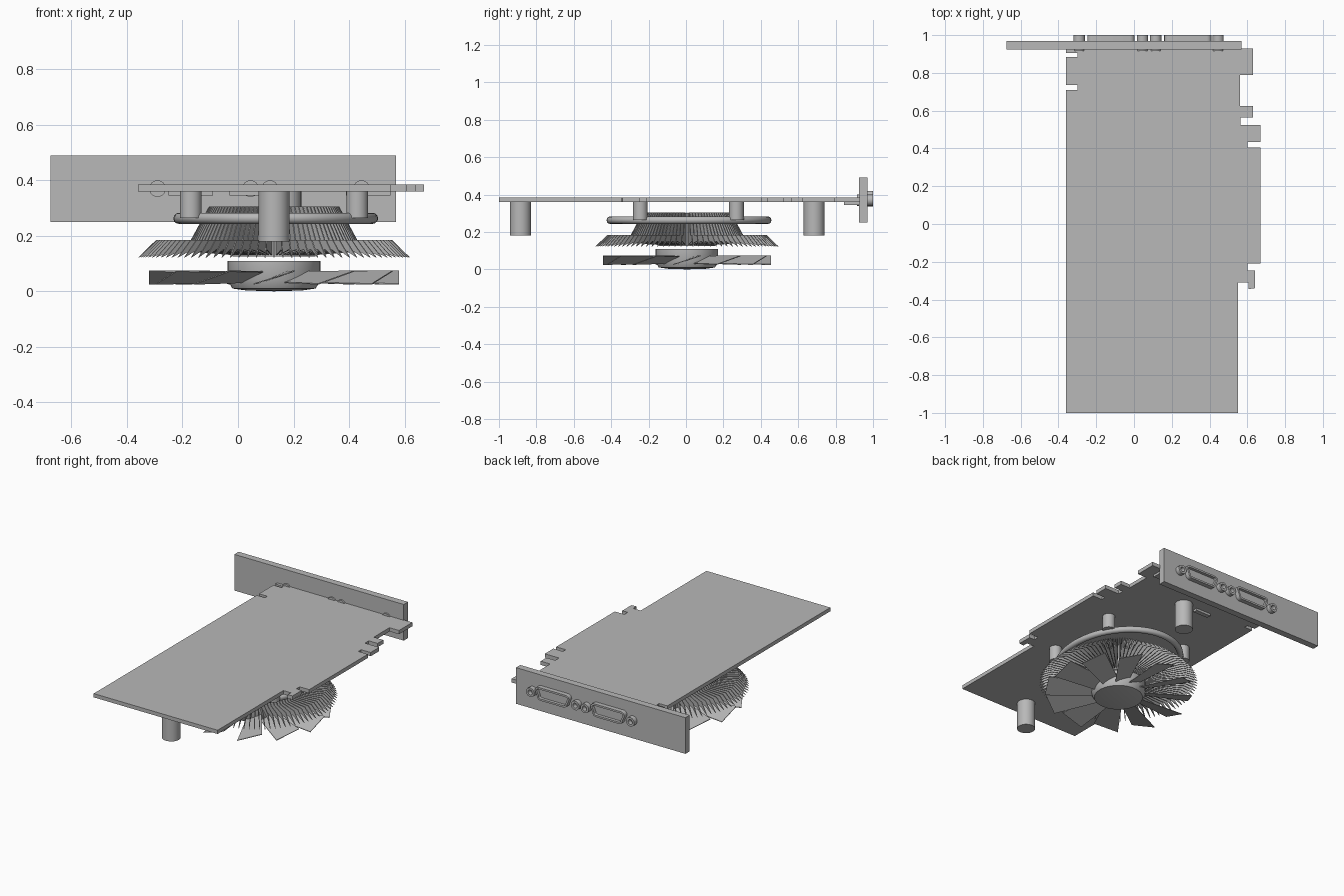
import bpy, bmesh, math
from mathutils import Matrix, Vector

cube = bpy.data.objects.get("Cube")
if cube:
    bpy.data.objects.remove(cube, do_unlink=True)

grey = bpy.data.materials.new("plain grey")
grey.use_nodes = True
GREY = (0.48, 0.48, 0.48, 1)
grey.diffuse_color = GREY
grey.node_tree.nodes["Principled BSDF"].inputs["Base Color"].default_value = GREY

FAN = Vector((0.13, 0.005, 0))


def finish(name, bm, smooth=False):
    bmesh.ops.recalc_face_normals(bm, faces=bm.faces[:])
    mesh = bpy.data.meshes.new(name)
    bm.to_mesh(mesh)
    bm.free()
    mesh.materials.append(grey)
    obj = bpy.data.objects.new(name, mesh)
    bpy.context.collection.objects.link(obj)
    if smooth:
        bpy.ops.object.select_all(action='DESELECT')
        bpy.context.view_layer.objects.active = obj
        obj.select_set(True)
        bpy.ops.object.shade_smooth_by_angle(angle=math.radians(35))
    return obj


def prism(bm, points, direction):
    """Extrude a flat outline into a solid; return its far face."""
    face = bm.faces.new([bm.verts.new(p) for p in points])
    out = bmesh.ops.extrude_face_region(bm, geom=[face], use_keep_orig=True)["geom"]
    bmesh.ops.translate(bm, verts=[v for v in out if isinstance(v, bmesh.types.BMVert)],
                        vec=direction)
    return next(f for f in out if isinstance(f, bmesh.types.BMFace))


def box(name, x, y, z):
    bm = bmesh.new()
    prism(bm, [(x[0], y[0], z[0]), (x[1], y[0], z[0]), (x[1], y[1], z[0]), (x[0], y[1], z[0])],
          (0, 0, z[1] - z[0]))
    return finish(name, bm)


def post(name, x, y, radius, z0, z1):
    bm = bmesh.new()
    bmesh.ops.create_cone(bm, cap_ends=True, segments=32, radius1=radius, radius2=radius,
                          depth=z1 - z0, matrix=Matrix.Translation((x, y, (z0 + z1) / 2)))
    return finish(name, bm, True)


def lathe(name, profile, steps=48):
    bm = bmesh.new()
    verts = [bm.verts.new((r, 0, z)) for r, z in profile]
    edges = [bm.edges.new(pair) for pair in zip(verts, verts[1:])]
    bmesh.ops.spin(bm, geom=verts + edges, cent=(0, 0, 0), axis=(0, 0, 1),
                   angle=math.tau, steps=steps)
    bmesh.ops.remove_doubles(bm, verts=bm.verts[:], dist=0.0001)
    bmesh.ops.translate(bm, verts=bm.verts[:], vec=FAN)
    return finish(name, bm, True)


def socket(name, outline, y0, y1, rim, recess):
    """Raised shell on the bracket with a sunken opening."""
    bm = bmesh.new()
    front = prism(bm, [(x, y0, z) for x, z in outline], (0, y1 - y0, 0))
    bmesh.ops.recalc_face_normals(bm, faces=bm.faces[:])
    bmesh.ops.inset_region(bm, faces=[front], thickness=rim)
    hole = bmesh.ops.extrude_face_region(bm, geom=[front])["geom"]
    bmesh.ops.translate(bm, verts=[v for v in hole if isinstance(v, bmesh.types.BMVert)],
                        vec=(0, -recess, 0))
    if front.is_valid:
        bmesh.ops.delete(bm, geom=[front], context='FACES_ONLY')
    return finish(name, bm, True)


def arc(x, z, r, start, end, n):
    return [(x + r * math.cos(start + (end - start) * i / n),
             z + r * math.sin(start + (end - start) * i / n)) for i in range(n + 1)]


# Circuit board with notches and edge connector tabs
outline = [(-0.36, -1), (0.55, -1), (0.55, -0.31), (0.605, -0.31), (0.605, -0.345),
           (0.64, -0.34), (0.64, -0.245), (0.6, -0.245), (0.6, -0.21), (0.67, -0.21),
           (0.67, 0.405), (0.6, 0.405), (0.6, 0.435), (0.67, 0.435), (0.67, 0.525),
           (0.565, 0.525), (0.565, 0.565), (0.63, 0.565), (0.63, 0.625), (0.56, 0.625),
           (0.56, 0.79), (0.63, 0.79), (0.63, 0.93), (-0.36, 0.93), (-0.36, 0.905),
           (-0.3, 0.905), (-0.3, 0.885), (-0.36, 0.885), (-0.36, 0.735), (-0.3, 0.735),
           (-0.3, 0.71), (-0.36, 0.71)]
bm = bmesh.new()
prism(bm, [(x, y, 0.36) for x, y in outline], (0, 0, 0.025))
finish("circuit_board", bm)

# Mounting bracket, small parts under the board
box("bracket", (-0.675, 0.57), (0.925, 0.97), (0.25, 0.49))
box("header_block", (-0.03, 0.08), (0.67, 0.7), (0.345, 0.361))
for side, x in (("right", -0.17), ("left", 0.47)):
    box(side + "_port_base", (x - 0.08, x + 0.08), (0.845, 0.93), (0.345, 0.361))

# Two video ports with tapered rounded shells
for side, cx in (("right", -0.122), ("left", 0.285)):
    r, shell = 0.025, []
    for sx, z, a in ((1, 0.395, 0), (-1, 0.395, 90), (-1, 0.36, 180), (1, 0.36, 270)):
        half = 0.1 if z > 0.38 else 0.085
        shell += arc(cx + sx * half, z, r, math.radians(a), math.radians(a + 90), 5)
    socket(side + "_video_port", shell, 0.96, 1.0, 0.012, 0.02)

# Port screws
for i, x in enumerate((-0.29, 0.045, 0.115, 0.445)):
    ring = arc(x, 0.37, 0.03, 0, math.tau, 24)[:-1]
    socket(f"port_screw_{i + 1}", ring, 0.915, 1.0, 0.014, 0.03)

# Tall capacitors
post("front_capacitor", 0.13, -0.885, 0.056, 0.18, 0.361)
post("rear_capacitor", 0.172, 0.685, 0.056, 0.18, 0.361)

# Cooler mounts
for sx in (-1, 1):
    for sy in (-1, 1):
        post(f"cooler_mount_{'right' if sx < 0 else 'left'}_{'front' if sy < 0 else 'back'}",
             0.13 + 0.3 * sx, 0.013 + 0.257 * sy, 0.039, 0.265, 0.361)

# Oval retaining ring
bm = bmesh.new()
rings = []
for i in range(64):
    a = math.tau * i / 64
    rings.append([bm.verts.new((0.136 + (0.349 + r) * math.cos(a),
                                0.016 + (0.421 + r) * math.sin(a), z))
                  for r, z in arc(0, 0.263, 0.02, 0, math.tau, 12)[:-1]])
for i, ring in enumerate(rings):
    nxt = rings[(i + 1) % len(rings)]
    for j in range(12):
        k = (j + 1) % 12
        bm.faces.new((ring[j], nxt[j], nxt[k], ring[k]))
finish("retaining_ring", bm, True)

# Radial heatsink fins in two tiers around a core
lathe("heatsink_core", [(0, 0.125), (0.15, 0.125), (0.15, 0.3), (0, 0.3)])
fin = [(0.14, 0.13), (0.42, 0.15), (0.49, 0.122), (0.425, 0.185), (0.3, 0.185),
       (0.235, 0.305), (0.14, 0.305)]
bm = bmesh.new()
for i in range(96):
    start = len(bm.verts)
    prism(bm, [(r, -0.002, z) for r, z in fin], (0, 0.004, 0))
    bm.verts.ensure_lookup_table()
    bmesh.ops.transform(bm, verts=bm.verts[start:],
                        matrix=Matrix.Translation(FAN) @ Matrix.Rotation(math.tau * i / 96, 4, 'Z'))
finish("heatsink_fins", bm)

# Fan hub and pitched blades
lathe("fan_hub", [(0, 0), (0.1, 0.003), (0.15, 0.01), (0.167, 0.04), (0.167, 0.11), (0, 0.11)])
bm = bmesh.new()
blade = [(0.14, -0.045, 0.03), (0.45, -0.075, 0.024), (0.45, 0.075, 0.071), (0.14, 0.045, 0.068)]
for i in range(12):
    start = len(bm.verts)
    prism(bm, blade, (0, 0, 0.004))
    bm.verts.ensure_lookup_table()
    bmesh.ops.transform(bm, verts=bm.verts[start:],
                        matrix=Matrix.Translation(FAN) @ Matrix.Rotation(math.tau * i / 12, 4, 'Z'))
finish("fan_blades", bm)
